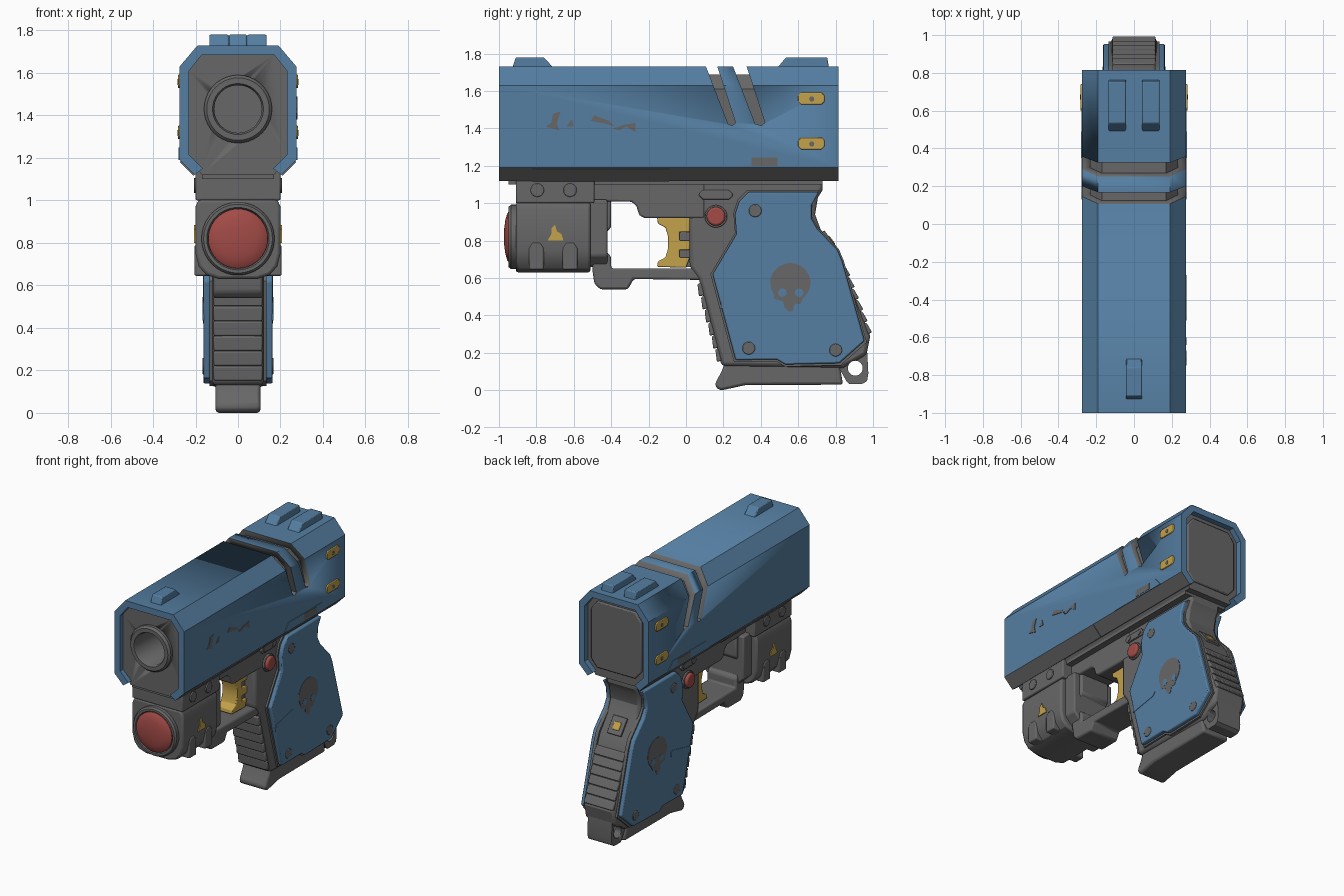
import bpy, bmesh, math
from mathutils import Vector


def material(name, rgb):
    m = bpy.data.materials.new(name)
    m.diffuse_color = (*rgb, 1)
    return m


BLUE = material("steel_blue", (0.09, 0.21, 0.36))
GREY = material("gunmetal_grey", (0.135, 0.135, 0.138))
GOLD = material("brass_yellow", (0.55, 0.36, 0.07))
RED = material("signal_red", (0.36, 0.07, 0.062))


def finish(name, bm, mat, bevel=0.0):
    bmesh.ops.remove_doubles(bm, verts=bm.verts, dist=1e-5)
    bmesh.ops.recalc_face_normals(bm, faces=bm.faces)
    me = bpy.data.meshes.new(name)
    bm.to_mesh(me)
    bm.free()
    me.materials.append(mat)
    me.shade_smooth()
    me.set_sharp_from_angle(angle=math.radians(30))
    ob = bpy.data.objects.new(name, me)
    bpy.context.collection.objects.link(ob)
    if bevel:
        b = ob.modifiers.new("bevel", 'BEVEL')
        b.width, b.segments, b.limit_method = bevel, 2, 'ANGLE'
        b.angle_limit = math.radians(35)
    return ob


def prism(name, pts, lo, hi, mat, bevel=0.0, axis='x'):
    """Extrude a profile: (y,z) along x, or (x,z) along y."""
    bm = bmesh.new()
    put = (lambda p, t: (t, *p)) if axis == 'x' else (lambda p, t: (p[0], t, p[1]))
    a = [bm.verts.new(put(p, lo)) for p in pts]
    b = [bm.verts.new(put(p, hi)) for p in pts]
    bm.faces.new(a)
    bm.faces.new(b)
    for i in range(len(pts)):
        j = (i + 1) % len(pts)
        bm.faces.new((a[i], a[j], b[j], b[i]))
    return finish(name, bm, mat, bevel)


def rect(y0, y1, z0, z1, c=0.0):
    if not c:
        return [(y0, z0), (y1, z0), (y1, z1), (y0, z1)]
    return [(y0 + c, z0), (y1 - c, z0), (y1, z0 + c), (y1, z1 - c),
            (y1 - c, z1), (y0 + c, z1), (y0, z1 - c), (y0, z0 + c)]


def disc(y, z, r, n=24):
    return [(y + r * math.cos(2 * math.pi * i / n), z + r * math.sin(2 * math.pi * i / n)) for i in range(n)]


def both(name, pts, x0, x1, mat, bevel=0.0):
    prism(name + "_right", pts, x0, x1, mat, bevel)
    prism(name + "_left", pts, -x1, -x0, mat, bevel)


def lathe(name, prof, zc, mat, n=40):
    """Spin (radius, y) points around the y direction at height zc."""
    bm = bmesh.new()
    rings = [[bm.verts.new((r * math.cos(2 * math.pi * i / n), y, zc + r * math.sin(2 * math.pi * i / n)))
              for i in range(n)] for r, y in prof]
    for a, b in zip(rings, rings[1:]):
        for i in range(n):
            j = (i + 1) % n
            bm.faces.new((a[i], a[j], b[j], b[i]))
    return finish(name, bm, mat)


def cut(ob, cutter):
    m = ob.modifiers.new("cut", 'BOOLEAN')
    m.operation, m.solver, m.object = 'DIFFERENCE', 'EXACT', cutter
    cutter.hide_render = True
    cutter.hide_viewport = True


def sym(half):
    return half + [(-x, z) for x, z in reversed(half)]


# Slide: open blue shell around a grey core
outer = [(0.205, 1.12), (0.275, 1.19), (0.275, 1.63), (0.19, 1.73)]
inner = [(0.165, 1.15), (0.23, 1.215), (0.23, 1.61), (0.17, 1.685)]
shell = prism("slide_shell", sym(outer) + sym(inner)[::-1], -1.0, 0.815, BLUE, axis='y')
shell.data.materials.append(GREY)
for p in shell.data.polygons:
    c = p.center
    if p.normal.z < -0.3 and c.z < 1.2 and abs(c.x) > 0.22:
        p.material_index = 1
core = prism("slide_core", sym([(0.17, 1.12), (0.232, 1.21), (0.232, 1.61), (0.17, 1.687)]),
             -0.965, 0.775, GREY, axis='y')
prism("slide_rear_plate", sym([(0.15, 1.18), (0.2, 1.24), (0.2, 1.59), (0.15, 1.655)]),
      0.77, 0.79, GREY, 0.008, 'y')
for i, y in enumerate((0.11, 0.255)):
    w = 0.065 + 0.012 * i
    slit = prism(f"slit_cutter_{i}", [(y - 0.03, 1.8), (y + w - 0.03, 1.8), (y + w + 0.09, 1.43),
                                      (y + w + 0.07, 1.415), (y + 0.115, 1.425)], -0.4, 0.4, GREY)
    cut(shell, slit)
for s in (-1, 1):
    prism("slide_lower_strip", [(s * x, z) for x, z in ((0.2, 1.125), (0.21, 1.117), (0.274, 1.181), (0.264, 1.189))],
          -0.82, -0.09, GREY, axis='y')

# Barrel with open bore
cut(core, lathe("bore_cutter", [(0, -1.1), (0.125, -1.1), (0.125, -0.5), (0, -0.5)], 1.43, GREY))
lathe("barrel", [(0.16, -0.95), (0.16, -0.985), (0.147, -1.0), (0.12, -1.0), (0.112, -0.985),
                 (0.112, -0.52), (0, -0.52)], 1.43, GREY)

# Sights
prism("front_sight", [(-0.93, 1.72), (-0.91, 1.78), (-0.76, 1.78), (-0.705, 1.72)], -0.042, 0.042, BLUE, 0.006)
both("rear_sight", [(0.485, 1.72), (0.535, 1.78), (0.755, 1.78), (0.765, 1.72)], 0.043, 0.135, BLUE, 0.006)

# Slide side details
for z in (1.56, 1.32):
    both("brass_plate", rect(0.6, 0.74, z - 0.032, z + 0.032, 0.015), 0.26, 0.283, GOLD, 0.004)
    both("brass_plate_pin", disc(0.672, z - 0.003, 0.014, 12), 0.27, 0.285, GREY)
both("slide_side_plate", [(0.13, 1.19), (0.17, 1.25), (0.55, 1.25), (0.6, 1.19)], 0.27, 0.279, BLUE)
both("slide_side_slot", rect(0.35, 0.49, 1.2, 1.245), 0.27, 0.281, GREY)
scratches = [[(-0.75, 1.41), (-0.68, 1.39), (-0.69, 1.43), (-0.67, 1.49), (-0.71, 1.48), (-0.72, 1.43)],
             [(-0.64, 1.41), (-0.6, 1.41), (-0.61, 1.45)],
             [(-0.51, 1.44), (-0.49, 1.47), (-0.41, 1.44), (-0.38, 1.41), (-0.43, 1.425)],
             [(-0.39, 1.40), (-0.36, 1.39), (-0.32, 1.41), (-0.27, 1.38), (-0.27, 1.43), (-0.33, 1.42)]]
for pts in scratches:
    prism("paint_scratch", pts, 0.27, 0.279, GREY)

# Frame and trigger guard
prism("slide_rail", rect(-0.95, 0.73, 1.1, 1.13), -0.17, 0.17, GREY)
prism("dust_cover", rect(-0.91, -0.49, 1.0, 1.14), -0.2, 0.2, GREY, 0.008)
both("dust_cover_bolt", disc(-0.795, 1.07, 0.036), 0.19, 0.208, GREY, 0.004)
both("dust_cover_bolt", disc(-0.62, 1.07, 0.036), 0.19, 0.208, GREY, 0.004)
prism("frame", [(-0.5, 1.12), (0.1, 1.12), (0.1, 0.92), (-0.22, 0.92), (-0.25, 0.935), (-0.265, 0.985),
                (-0.29, 1.008), (-0.5, 1.01)], -0.125, 0.125, GREY, 0.01)
prism("trigger_guard", [(-0.5, 1.03), (-0.4, 1.03), (-0.4, 0.87), (-0.425, 0.845), (-0.425, 0.74), (-0.4, 0.715),
                        (-0.4, 0.652), (0.06, 0.652), (0.09, 0.59), (-0.28, 0.595), (-0.31, 0.54),
                        (-0.46, 0.54), (-0.49, 0.57), (-0.5, 0.64)], -0.115, 0.115, GREY, 0.012)
both("frame_lock_plate", rect(0.07, 0.25, 1.02, 1.07, 0.02), 0.12, 0.135, GREY, 0.004)
for y in (0.11, 0.21):
    both("lock_plate_pin", disc(y, 1.045, 0.017, 16), 0.12, 0.14, GREY)
both("button_collar", disc(0.16, 0.93, 0.06), 0.12, 0.135, GREY, 0.004)
both("release_button", disc(0.16, 0.93, 0.05), 0.12, 0.155, RED, 0.01)

# Trigger
prism("trigger", [(-0.155, 0.925), (0.02, 0.925), (0.02, 0.845), (-0.035, 0.845), (-0.035, 0.8), (0.02, 0.8),
                  (0.02, 0.75), (-0.035, 0.75), (-0.035, 0.71), (0.02, 0.71), (0.0, 0.655), (-0.155, 0.66),
                  (-0.15, 0.69), (-0.11, 0.71), (-0.095, 0.76), (-0.095, 0.82), (-0.11, 0.87), (-0.15, 0.89)],
      -0.06, 0.06, GOLD, 0.006)
prism("trigger_core", rect(-0.04, 0.04, 0.66, 0.92), -0.04, 0.04, GREY)

# Light module under the barrel
prism("lamp_body", sym([(0.09, 0.63), (0.15, 0.65), (0.185, 0.69), (0.2, 0.75), (0.2, 0.97), (0.185, 1.005)]),
      -0.91, -0.51, GREY, 0.014, 'y')
prism("lamp_mount", sym([(0.1, 0.66), (0.16, 0.72), (0.16, 1.02)]), -0.55, -0.42, GREY, 0.01, 'y')
lathe("lamp_ring", [(0.172, -0.88), (0.172, -0.935), (0.162, -0.948), (0.147, -0.948), (0.14, -0.935),
                    (0.14, -0.88)], 0.82, GREY)
lathe("lamp_lens", [(0.141, -0.9), (0.14, -0.945), (0.125, -0.956), (0.09, -0.966), (0.045, -0.972),
                    (0, -0.973)], 0.82, RED)
for y in (-0.8, -0.62):
    arch = [(y - 0.04, 0.645), (y + 0.04, 0.645), (y + 0.04, 0.76), (y + 0.02, 0.79), (y - 0.02, 0.79), (y - 0.04, 0.76)]
    both("lamp_flute", arch, 0.1, 0.205, GREY, 0.008)
both("lamp_warning_mark", [(-0.74, 0.80), (-0.655, 0.80), (-0.665, 0.835), (-0.69, 0.85), (-0.7, 0.885),
                           (-0.72, 0.865), (-0.72, 0.835)], 0.19, 0.206, GOLD)

# Grip body
prism("grip_body", [(0.02, 1.12), (0.02, 0.66), (0.07, 0.59), (0.19, 0.13), (0.84, 0.12), (0.965, 0.19),
                    (0.985, 0.29), (0.845, 0.66), (0.815, 0.735), (0.72, 0.86), (0.69, 0.94), (0.705, 1.03),
                    (0.73, 1.07), (0.73, 1.12)], -0.122, 0.122, GREY, 0.02)


def ribs(name, a, b, n, out):
    """Stepped bands along a strap line, standing out to one side."""
    a, b = Vector(a), Vector(b)
    nrm = Vector((b - a).yx).normalized()
    nrm = Vector((abs(nrm.x), abs(nrm.y))) * out
    for i in range(n):
        p, q = a.lerp(b, i / n), a.lerp(b, (i + 0.93) / n)
        prism(name, [tuple(v) for v in (p - nrm * 0.05, p + nrm * 0.004, q + nrm * 0.014, q - nrm * 0.05)],
              -0.115, 0.115, GREY, 0.007)


ribs("front_strap_rib", (0.065, 0.57), (0.18, 0.15), 6, -1)
ribs("back_strap_rib", (0.845, 0.665), (0.984, 0.3), 6, 1)

# Marked plate on the upper back strap
for name, w, h0, h1, t, mat in (("back_plate", 0.055, 0.1, 0.9, 0.012, GREY), ("back_mark", 0.028, 0.3, 0.65, 0.016, GOLD)):
    a, b = Vector((0.815, 0.735)), Vector((0.72, 0.86))
    n = Vector((0.125, 0.095)).normalized()
    p, q = a.lerp(b, h0), a.lerp(b, h1)
    prism(name, [tuple(v) for v in (p - n * 0.02, p + n * t, q + n * t, q - n * 0.02)], -w, w, mat, 0.003)

# Blue grip panels with a grey rim beneath
panel = [(0.27, 0.835), (0.262, 0.94), (0.285, 1.01), (0.335, 1.06), (0.71, 1.06), (0.672, 0.99), (0.67, 0.92),
         (0.7, 0.865), (0.81, 0.75), (0.835, 0.69), (0.955, 0.265), (0.82, 0.145), (0.53, 0.138),
         (0.485, 0.165), (0.265, 0.162), (0.143, 0.62)]
both("grip_panel", panel, 0.13, 0.163, BLUE, 0.008)
rim = [(0.55 + (y - 0.55) * 1.03, 0.6 + (z - 0.6) * 1.025) for y, z in panel]
both("grip_panel_rim", rim, 0.11, 0.135, GREY)
for y, z in ((0.37, 0.96), (0.335, 0.225), (0.8, 0.215)):
    both("grip_screw", disc(y, z, 0.034), 0.15, 0.167, GREY, 0.004)
both("grip_groove_bar", [(0.185, 0.435), (0.39, 0.472), (0.408, 0.49), (0.405, 0.515), (0.385, 0.522), (0.19, 0.48)],
     0.16, 0.166, BLUE)
# Painted grip emblem: rounded dome, jaw and two eye spots
dome = [(0.558 + 0.107 * math.cos(math.radians(t)), 0.575 + 0.105 * math.sin(math.radians(t)))
        for t in range(-35, 216, 10)]
jaw = [(0.47, 0.49), (0.52, 0.475), (0.525, 0.445), (0.55, 0.42), (0.57, 0.42), (0.58, 0.465), (0.61, 0.46),
       (0.625, 0.49)]
both("grip_emblem", dome + jaw, 0.155, 0.1655, GREY)
for y in (0.515, 0.605):
    both("emblem_spot", disc(y, 0.522, 0.023, 12), 0.155, 0.167, BLUE)

# Magazine base and lanyard lug
prism("magazine_base", [(0.205, 0.14), (0.19, 0.1), (0.155, 0.035), (0.165, 0.008), (0.19, 0.0), (0.32, 0.028),
                        (0.84, 0.03), (0.82, 0.14)], -0.105, 0.105, GREY, 0.018)
lug = prism("lanyard_lug", [(0.8, 0.15), (0.86, 0.045), (0.875, 0.033), (0.945, 0.035), (0.968, 0.05),
                            (0.975, 0.09), (0.968, 0.22), (0.84, 0.2)], -0.095, 0.095, GREY)
hole = prism("lanyard_hole_cutter", disc(0.905, 0.118, 0.04), -0.3, 0.3, GREY)
cut(lug, hole)
for o in bpy.data.objects:
    if o.name == "grip_body":
        cut(o, hole)
